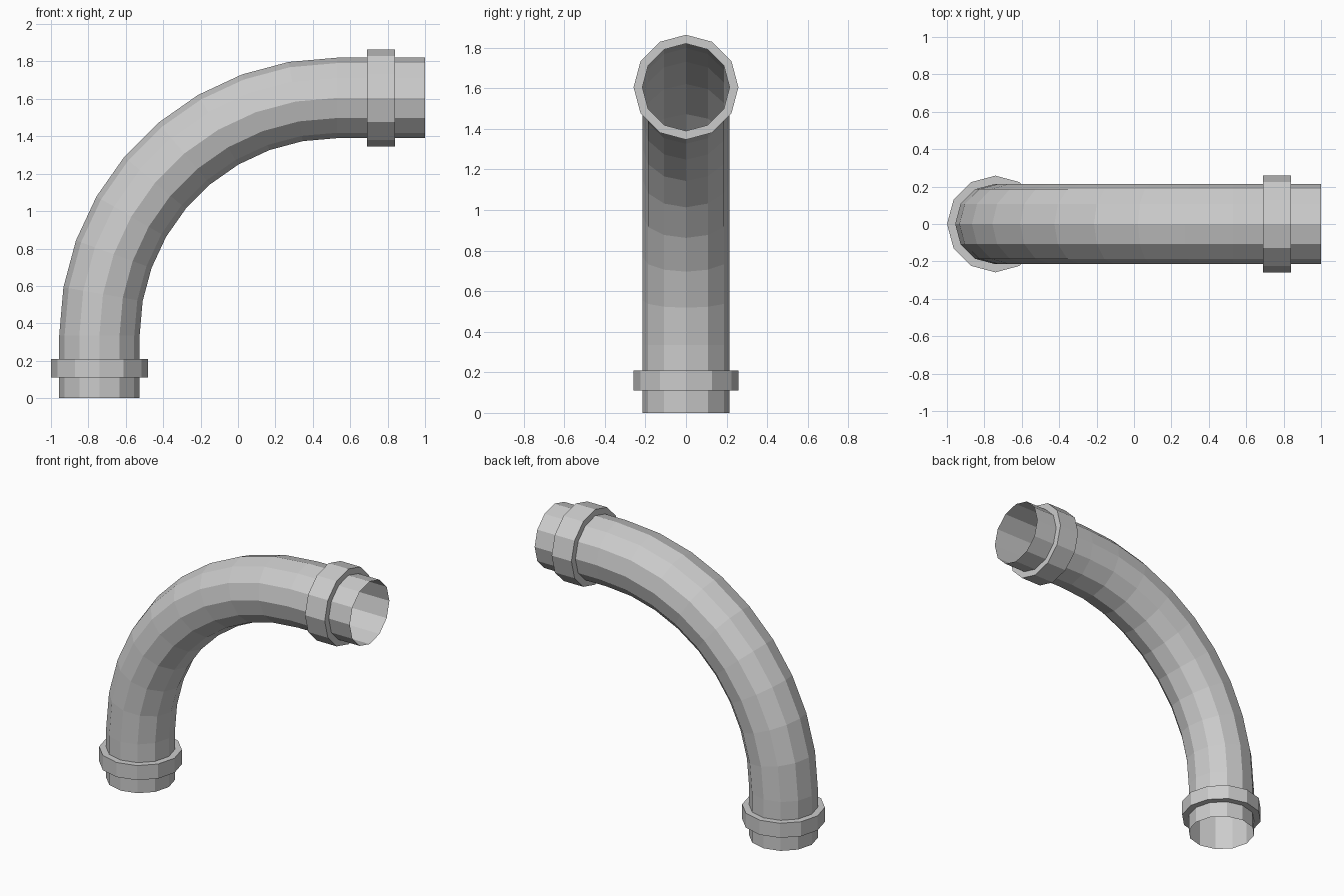
import bpy, bmesh
from math import sin, cos, pi, radians
from mathutils import Vector

if "Cube" in bpy.data.objects:
    bpy.data.objects.remove(bpy.data.objects["Cube"])

SIDES = 12
PX, PZ = -0.741, 1.605         # x of the upright axis, z of the level axis
R_PIPE, R_COLLAR = 0.215, 0.2585
R_BEND = 1.27


def sweep(name, stations):
    """Join rings given as (x, z, heading angle, radius); heading 0 = up, 90 = +x."""
    bm = bmesh.new()
    rings = []
    for x, z, ang, r in stations:
        out = Vector((-cos(ang), 0, sin(ang)))
        side = Vector((0, 1, 0))
        rings.append([bm.verts.new(Vector((x, 0, z)) + r * (
            cos(2 * pi * i / SIDES) * out + sin(2 * pi * i / SIDES) * side))
            for i in range(SIDES)])
    for a, b in zip(rings, rings[1:]):
        for i in range(SIDES):
            j = (i + 1) % SIDES
            bm.faces.new((a[i], b[i], b[j], a[j]))
    me = bpy.data.meshes.new(name)
    bm.to_mesh(me)
    bm.free()
    ob = bpy.data.objects.new(name, me)
    bpy.context.collection.objects.link(ob)


# open-ended pipe: upright stub, 90 degree bend in nine steps, level stub
cx, cz = PX + R_BEND, PZ - R_BEND
path = [(PX, 0, 0, R_PIPE)]
for k in range(10):
    a = radians(10 * k)
    path.append((cx - R_BEND * cos(a), cz + R_BEND * sin(a), a, R_PIPE))
path.append((1.0, PZ, pi / 2, R_PIPE))
sweep("bent_pipe", path)


# collars: rectangular rings around each stub
def collar(name, start, end, ang):
    def at(t, r):
        return (PX, t, ang, r) if ang == 0 else (t, PZ, ang, r)
    sweep(name, [at(start, R_PIPE), at(start, R_COLLAR),
                 at(end, R_COLLAR), at(end, R_PIPE)])


collar("lower_collar", 0.11, 0.21, 0)
collar("upper_collar", 0.69, 0.84, pi / 2)
